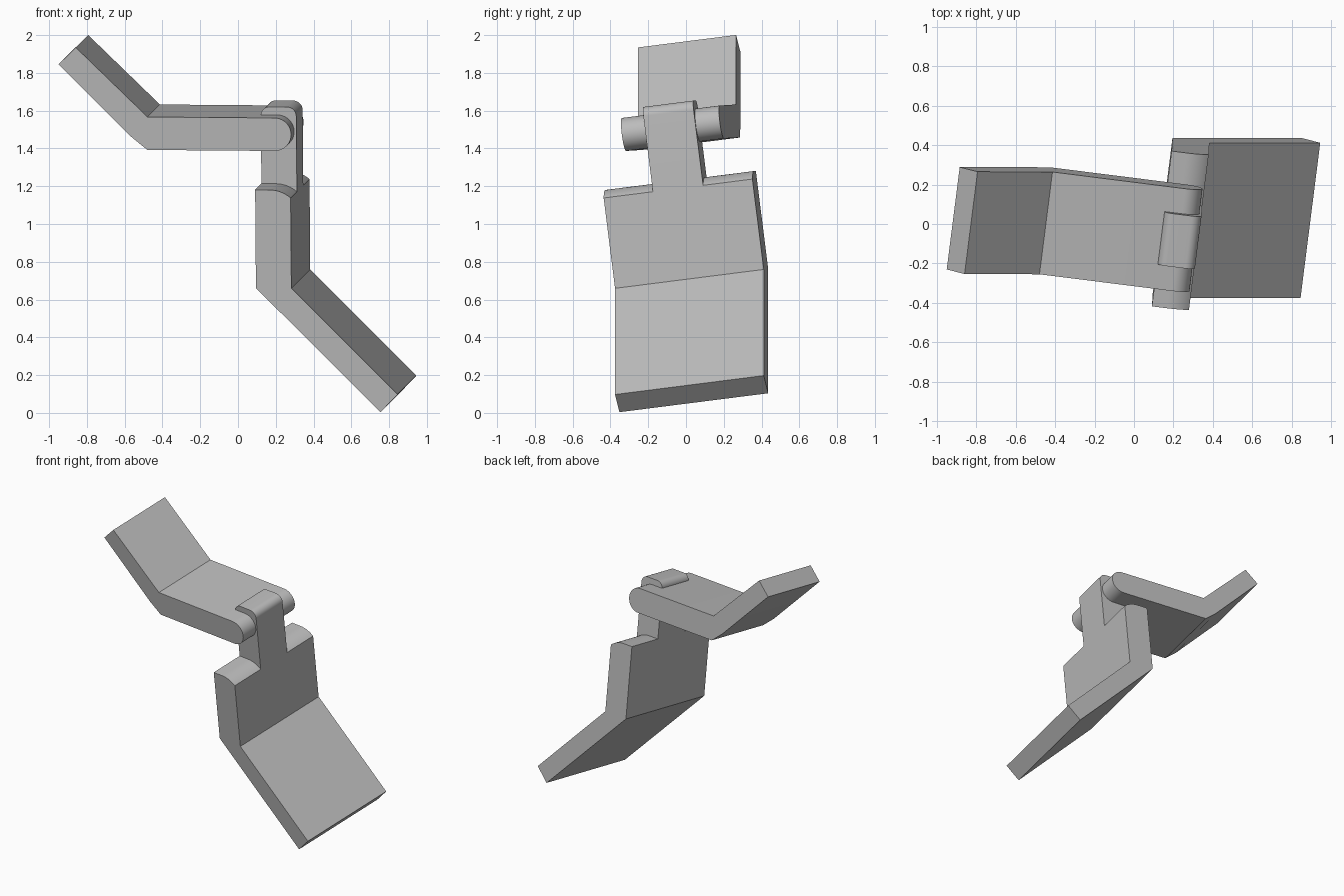
import bpy, bmesh
from math import cos, sin, radians
from mathutils import Vector

if "Cube" in bpy.data.objects:
    bpy.data.objects.remove(bpy.data.objects["Cube"], do_unlink=True)

grey = bpy.data.materials.new("plain grey")
grey.use_nodes = True
COLOUR = (0.5, 0.5, 0.5, 1)
grey.diffuse_color = COLOUR
grey.node_tree.nodes["Principled BSDF"].inputs["Base Color"].default_value = COLOUR

# The whole hinge leans: its pin direction is tilted away from the y axis
PIN = Vector((0.125, 0.984, 0.125)).normalized()
TILT = Vector((0, 1, 0)).rotation_difference(PIN)


def arc(cx, cz, r, start, end, steps=12):
    """Points on a circle, angles in degrees."""
    angles = [radians(start + (end - start) * i / steps) for i in range(steps + 1)]
    return [(cx + r * cos(a), cz + r * sin(a)) for a in angles]


def extrude_profile(name, profile, near, far):
    """Sweep an (x, z) outline along the pin direction."""
    bm = bmesh.new()
    face = bm.faces.new([bm.verts.new((x, near, z)) for x, z in profile])
    swept = bmesh.ops.extrude_face_region(bm, geom=[face])["geom"]
    moved = [v for v in swept if isinstance(v, bmesh.types.BMVert)]
    bmesh.ops.translate(bm, verts=moved, vec=(0, far - near, 0))
    bmesh.ops.recalc_face_normals(bm, faces=bm.faces)
    bmesh.ops.rotate(bm, verts=bm.verts, matrix=TILT.to_matrix())
    mesh = bpy.data.meshes.new(name)
    bm.to_mesh(mesh)
    bm.free()
    mesh.materials.append(grey)
    obj = bpy.data.objects.new(name, mesh)
    bpy.context.collection.objects.link(obj)
    return obj


def select_only(obj):
    bpy.ops.object.select_all(action="DESELECT")
    obj.select_set(True)
    bpy.context.view_layer.objects.active = obj


# Upper leaf: bent plate ending in a round barrel
upper = [(-0.928, 1.867), (-0.548, 1.487), (-0.458, 1.414)]
upper += arc(0.222, 1.502, 0.088, -90, 90, 20)
upper += [(-0.456, 1.59), (-0.836, 1.958)]
upper_leaf = extrude_profile("upper_leaf", upper, -0.115, 0.412)

# Lower leaf: bent plate with a rounded tab top, first at full width
BACK, FRONT, TOP = 0.133, 0.322, 1.633
lower = [(0.793, 0.042), (0.884, 0.137), (FRONT, 0.699)]
lower += arc(FRONT - 0.05, TOP - 0.05, 0.05, 0, 90)
lower += arc(BACK + 0.045, TOP - 0.045, 0.045, 90, 180)
lower += [(BACK, 0.699)]
lower_leaf = extrude_profile("lower_leaf", lower, -0.252, 0.548)

# Cut away both sides of the tab, leaving rounded shoulders
shoulder = [(0, 1.8), (0, 1.223)] + arc(0.21, 1.052, 0.171, 90, 45) + [(0.5, 1.16), (0.5, 1.8)]
for side, near, far in (("front", -0.4, 0.013), ("back", 0.283, 0.7)):
    cutter = extrude_profile(side + "_shoulder_cutter", shoulder, near, far)
    cutter.hide_render = True
    cut = lower_leaf.modifiers.new("shoulder", "BOOLEAN")
    cut.operation = "DIFFERENCE"
    cut.solver = "EXACT"
    cut.object = cutter
    select_only(lower_leaf)
    bpy.ops.object.modifier_apply(modifier=cut.name)
    bpy.data.objects.remove(cutter, do_unlink=True)

for leaf in (upper_leaf, lower_leaf):
    select_only(leaf)
    bpy.ops.object.shade_smooth_by_angle(angle=radians(30))
